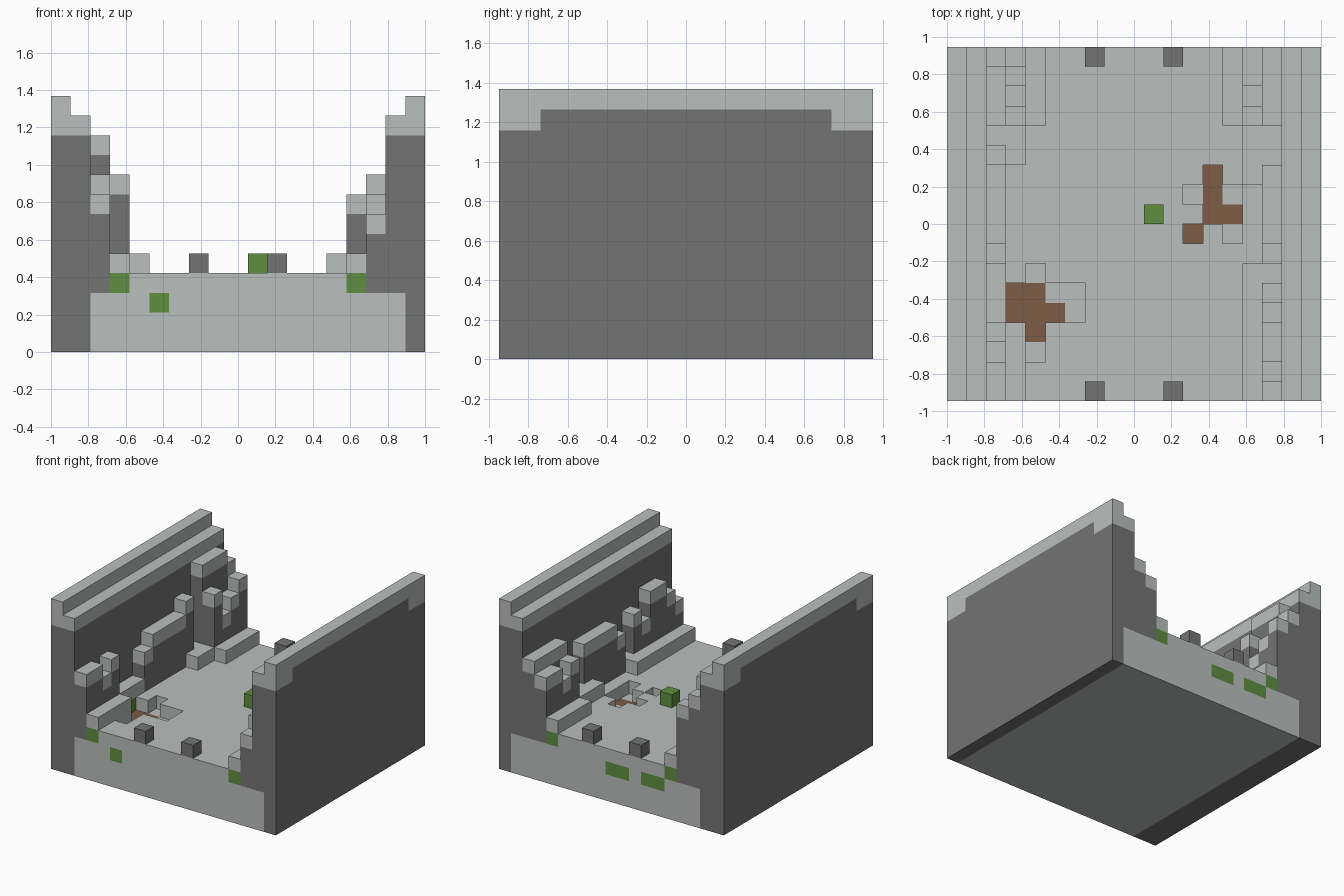
import bpy, bmesh
from mathutils import Vector

cube = bpy.data.objects.get("Cube")
if cube:
    bpy.data.objects.remove(cube, do_unlink=True)

U = 2 / 19            # edge of one block
NX, NY = 19, 18       # blocks across and deep


def make_material(name, rgb):
    m = bpy.data.materials.new(name)
    m.use_nodes = True
    m.diffuse_color = (*rgb, 1)
    m.node_tree.nodes["Principled BSDF"].inputs["Base Color"].default_value = (*rgb, 1)
    return m


LIGHT, DARK, GREEN, BROWN = range(4)
materials = [
    make_material("light_stone", (0.49, 0.52, 0.51)),
    make_material("dark_stone", (0.174, 0.174, 0.174)),
    make_material("moss_green", (0.112, 0.275, 0.05)),
    make_material("earth_brown", (0.205, 0.107, 0.058)),
]

blocks = {}           # (i, j, k) -> (part name, colour)


def fill(part, xs, ys, zs, colour):
    for i in range(*xs):
        for j in range(*ys):
            for k in range(*zs):
                blocks[i, j, k] = (part, colour)


def paint(cells, colour):
    for c in cells:
        if c in blocks:
            blocks[c] = (blocks[c][0], colour)


def ledge(part, i, runs):
    """Capped stone columns along one row; runs are (start, end, height)."""
    for a, b, h in runs:
        if h > 5:
            fill(part, (i, i + 1), (a, b), (3, h - 1), DARK)
        fill(part, (i, i + 1), (a, b), (h - 1, h), LIGHT)


# Floor slab and outer walls
fill("floor", (2, 17), (0, NY), (0, 4), LIGHT)
for part, outer, inner in (("right_wall", 0, 1), ("left_wall", 18, 17)):
    fill(part, (outer, outer + 1), (0, NY), (0, 13), DARK)
    fill(part, (inner, inner + 1), (0, NY), (0, 12), DARK)
    fill(part, (inner, inner + 1), (0, NY), (11, 12), LIGHT)
    fill(part, (outer, outer + 1), (0, NY), (12, 13), LIGHT)
    for ends in ((0, 2), (16, NY)):
        fill(part, (outer, outer + 1), ends, (11, 12), LIGHT)
fill("left_wall", (17, 18), (0, NY), (0, 3), LIGHT)

# Broken stone ledges along the inside of each wall
ledge("right_upper_ledges", 2, [(0, 2, 8), (2, 3, 7), (3, 4, 8), (4, 7, 5), (7, 8, 7),
                                (8, 12, 8), (12, 13, 9), (13, 14, 5), (14, 17, 11), (17, 18, 10)])
ledge("right_lower_ledges", 3, [(0, 4, 5), (12, 14, 5), (14, 15, 9), (15, 16, 7),
                                (16, 17, 8), (17, 18, 9)])
ledge("left_upper_ledges", 16, [(0, 1, 7), (1, 2, 8), (2, 4, 9), (4, 5, 7), (5, 6, 8),
                                (6, 7, 5), (7, 8, 7), (8, 12, 8), (12, 14, 5), (14, 18, 9)])
ledge("left_lower_ledges", 15, [(0, 7, 5), (11, 14, 5), (14, 15, 8), (15, 16, 7), (16, 18, 8)])
ledge("right_kerb", 4, [(14, 18, 5)])
ledge("left_kerb", 14, [(14, 18, 5)])

# Dark stone at the foot of the walls
for i in (2, 16):
    paint([(i, j, 3) for j in range(NY)], DARK)

# Shallow pits, some with bare earth
earth = [(3, 4), (3, 5), (4, 4), (4, 5), (5, 4), (4, 3),
         (13, 9), (13, 10), (13, 11), (14, 9), (12, 8)]
stone = [(5, 5), (6, 4), (6, 5), (4, 6), (4, 2), (12, 10), (14, 10), (14, 8)]
for i, j in earth + stone:
    blocks.pop((i, j, 3), None)
paint([(i, j, 2) for i, j in earth], BROWN)

# Mossy blocks
paint([(2, 4, 3), (2, 5, 3), (3, 0, 3), (15, 0, 3), (5, 0, 2)], GREEN)
paint([(14, 17, 3), (4, 17, 3), (8, 17, 2), (9, 17, 2), (5, 17, 2), (6, 17, 2)], GREEN)
fill("moss_block", (10, 11), (9, 10), (4, 5), GREEN)

# Gate posts at both open ends
for end, j in (("front", 0), ("back", 17)):
    for side, i in (("right", 7), ("left", 11)):
        fill(f"{end}_{side}_post", (i, i + 1), (j, j + 1), (4, 5), DARK)

# Turn the exposed block sides into one clean mesh per part
meshes = {}
for cell, (part, colour) in blocks.items():
    bm = meshes.setdefault(part, bmesh.new()) if part not in meshes else meshes[part]
    centre = Vector(cell) + Vector((0.5, 0.5, 0.5)) - Vector((NX / 2, NY / 2, 0))
    for axis in range(3):
        for sign in (-1, 1):
            near = list(cell)
            near[axis] += sign
            if tuple(near) in blocks:
                continue
            n, a, b = Vector(), Vector(), Vector()
            n[axis] = sign * 0.5
            a[(axis + 1) % 3] = 0.5
            b[(axis + 2) % 3] = 0.5 * sign
            corners = (-a - b, a - b, a + b, b - a)
            face = bm.faces.new([bm.verts.new((centre + n + c) * U) for c in corners])
            face.material_index = colour

for part, bm in meshes.items():
    bmesh.ops.remove_doubles(bm, verts=bm.verts, dist=0.001)
    bmesh.ops.dissolve_limit(bm, angle_limit=0.01, verts=bm.verts, edges=bm.edges,
                             delimit={'MATERIAL'})
    mesh = bpy.data.meshes.new(part)
    bm.to_mesh(mesh)
    bm.free()
    for m in materials:
        mesh.materials.append(m)
    bpy.context.collection.objects.link(bpy.data.objects.new(part, mesh))
